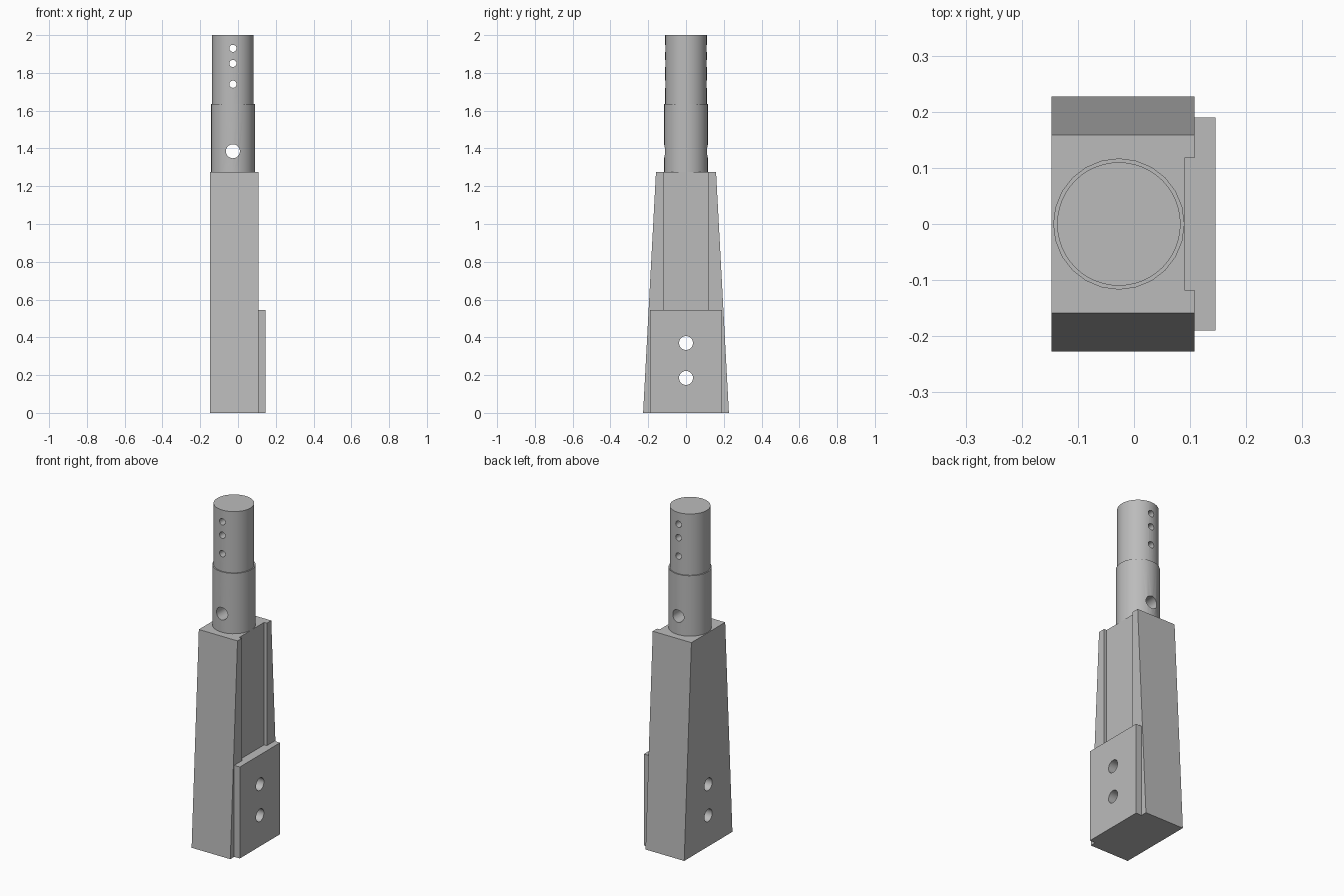
import bpy, bmesh, math
from mathutils import Matrix

cube = bpy.data.objects.get("Cube")
if cube:
    bpy.data.objects.remove(cube, do_unlink=True)

GREY = (0.5, 0.5, 0.5, 1)
mat = bpy.data.materials.new("plain grey")
mat.use_nodes = True
mat.diffuse_color = GREY
mat.node_tree.nodes["Principled BSDF"].inputs["Base Color"].default_value = GREY

POST_X = -0.027      # axis of the round post
BODY_TOP = 1.275
PLATE_TOP = 0.545


def add_object(name, bm):
    bmesh.ops.recalc_face_normals(bm, faces=bm.faces)
    mesh = bpy.data.meshes.new(name)
    bm.to_mesh(mesh)
    bm.free()
    mesh.materials.append(mat)
    obj = bpy.data.objects.new(name, mesh)
    bpy.context.collection.objects.link(obj)
    return obj


def prism(name, outline, axis_vector):
    """Extrude a closed outline of 3D points along a vector."""
    bm = bmesh.new()
    face = bm.faces.new([bm.verts.new(p) for p in outline])
    new = bmesh.ops.extrude_face_region(bm, geom=[face], use_keep_orig=True)["geom"]
    bmesh.ops.translate(bm, vec=axis_vector,
                        verts=[v for v in new if isinstance(v, bmesh.types.BMVert)])
    return add_object(name, bm)


def cylinder(name, radius, length, centre, axis="Z", sides=32):
    turn = {"X": Matrix.Rotation(math.pi / 2, 4, "Y"),
            "Y": Matrix.Rotation(math.pi / 2, 4, "X"),
            "Z": Matrix.Identity(4)}[axis]
    bm = bmesh.new()
    bmesh.ops.create_cone(bm, cap_ends=True, segments=sides, radius1=radius,
                          radius2=radius, depth=length,
                          matrix=Matrix.Translation(centre) @ turn)
    return add_object(name, bm)


def cut(target, cutter):
    mod = target.modifiers.new("cut", "BOOLEAN")
    mod.operation = "DIFFERENCE"
    mod.solver = "EXACT"
    mod.object = cutter
    bpy.context.view_layer.objects.active = target
    bpy.ops.object.modifier_apply(modifier=mod.name)
    bpy.data.objects.remove(cutter, do_unlink=True)


# Tapered body
left, right = -0.147, 0.108
body = prism("tapered_body",
             [(left, -0.227, 0), (left, 0.227, 0),
              (left, 0.159, BODY_TOP), (left, -0.159, BODY_TOP)],
             (right - left, 0, 0))

# Shallow channel above the plate
groove, half = 0.09, 0.118
channel = prism("channel_cutter",
                [(groove, -half, PLATE_TOP), (0.2, -half, PLATE_TOP),
                 (0.2, half, PLATE_TOP), (groove, half, PLATE_TOP)], (0, 0, 1))
cut(body, channel)

# Side mounting plate
plate = prism("mounting_plate",
              [(right, -0.19, 0), (0.145, -0.19, 0),
               (0.145, 0.19, 0), (right, 0.19, 0)], (0, 0, PLATE_TOP))

# Bolt holes through plate and body
for z in (0.185, 0.37):
    for part in (body, plate):
        cut(part, cylinder("bolt_hole_cutter", 0.037, 1, (0, 0, z), "X"))

# Stepped round post with cross holes
lower_post = cylinder("lower_post", 0.117, 0.36, (POST_X, 0, BODY_TOP + 0.18), sides=24)
upper_post = cylinder("upper_post", 0.11, 0.365, (POST_X, 0, 1.8175), sides=48)
cut(lower_post, cylinder("cross_hole_cutter", 0.037, 1, (POST_X, 0, 1.385), "Y"))
for z in (1.74, 1.85, 1.93):
    cut(upper_post, cylinder("pin_hole_cutter", 0.019, 1, (POST_X, 0, z), "Y", 24))

# Smooth round walls, keep edges sharp
bpy.ops.object.select_all(action="DESELECT")
for part in (body, plate, lower_post, upper_post):
    part.select_set(True)
bpy.context.view_layer.objects.active = body
bpy.ops.object.shade_smooth_by_angle(angle=math.radians(30))
